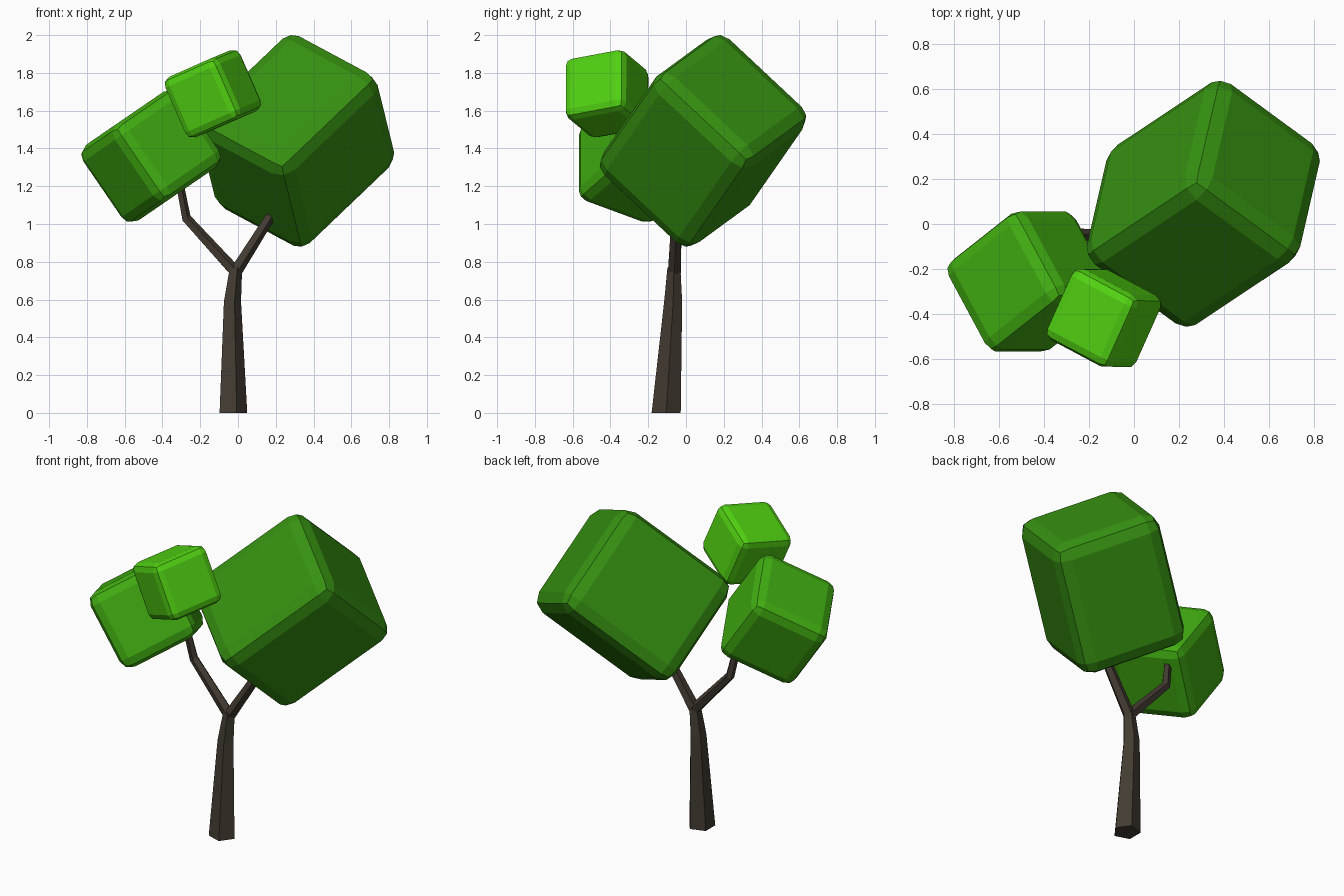
import bpy, bmesh, math
from mathutils import Vector, Matrix

if "Cube" in bpy.data.objects:
    bpy.data.objects.remove(bpy.data.objects["Cube"])


def material(name, rgb):
    m = bpy.data.materials.new(name)
    m.diffuse_color = (*rgb, 1)
    m.use_nodes = True
    m.node_tree.nodes["Principled BSDF"].inputs["Base Color"].default_value = m.diffuse_color
    return m


bark = material("dark bark", (0.057, 0.044, 0.032))
deep = material("deep green", (0.037, 0.283, 0.0056))
mid = material("mid green", (0.053, 0.425, 0.0056))
bright = material("bright green", (0.08, 0.63, 0.0056))


def finish(name, bm, mat):
    bmesh.ops.recalc_face_normals(bm, faces=bm.faces)
    me = bpy.data.meshes.new(name)
    bm.to_mesh(me)
    bm.free()
    me.materials.append(mat)
    ob = bpy.data.objects.new(name, me)
    bpy.context.collection.objects.link(ob)
    return ob


def foliage(name, center, size, u, v, bevel, mat):
    """Bevelled box whose local x runs along u and local y close to v."""
    u = Vector(u).normalized()
    v = Vector(v)
    v = (v - u * v.dot(u)).normalized()
    w = u.cross(v)
    bm = bmesh.new()
    bmesh.ops.create_cube(bm, size=1)
    bmesh.ops.scale(bm, vec=size, verts=bm.verts)
    bmesh.ops.bevel(bm, geom=bm.edges[:], offset=bevel, offset_type='OFFSET',
                    segments=2, profile=0.5, affect='EDGES')
    ob = finish(name, bm, mat)
    ob.matrix_world = Matrix.Translation(center) @ Matrix((u, v, w)).transposed().to_4x4()


def limb(name, path, flat=False, sides=5):
    """Tapered five-sided tube; path holds (x, y, z, radius)."""
    bm = bmesh.new()
    pts = [Vector(p[:3]) for p in path]
    rings = []
    for i, p in enumerate(path):
        t = Vector((0, 0, 1)) if flat else \
            (pts[min(i + 1, len(pts) - 1)] - pts[max(i - 1, 0)]).normalized()
        rot = Vector((0, 0, 1)).rotation_difference(t)
        rings.append([bm.verts.new(pts[i] + rot @ Vector((
            p[3] * math.cos(math.tau * k / sides),
            p[3] * math.sin(math.tau * k / sides), 0))) for k in range(sides)])
    for a, b in zip(rings, rings[1:]):
        for k in range(sides):
            n = (k + 1) % sides
            bm.faces.new((a[k], a[n], b[n], b[k]))
    bm.faces.new(rings[0][::-1])
    bm.faces.new(rings[-1])
    finish(name, bm, bark)


# trunk and two branches
limb("trunk", [(-0.032, -0.105, 0, 0.081), (-0.034, -0.068, 0.59, 0.05),
               (-0.014, -0.064, 0.77, 0.036)], flat=True)
limb("left_branch", [(-0.01, -0.062, 0.74, 0.034), (-0.275, -0.045, 1.03, 0.027),
                     (-0.315, -0.07, 1.24, 0.022)])
limb("right_branch", [(-0.02, -0.062, 0.74, 0.036), (0.135, -0.052, 0.985, 0.03),
                      (0.21, -0.04, 1.1, 0.028)])

# three tilted foliage blocks
foliage("large_foliage", (0.308, 0.09, 1.44), (0.663, 0.815, 0.705),
        (0.74, -0.542, -0.397), (-0.65, -0.432, -0.621), 0.088, deep)
foliage("medium_foliage", (-0.46, -0.256, 1.36), (0.487, 0.485, 0.492),
        (0.565, 0, -0.825), (0.465, -0.84, 0.29), 0.065, mid)
foliage("small_foliage", (-0.133, -0.418, 1.689), (0.353, 0.35, 0.35),
        (-0.405, -0.905, -0.17), (0.43, 0.06, -0.90), 0.045, bright)
